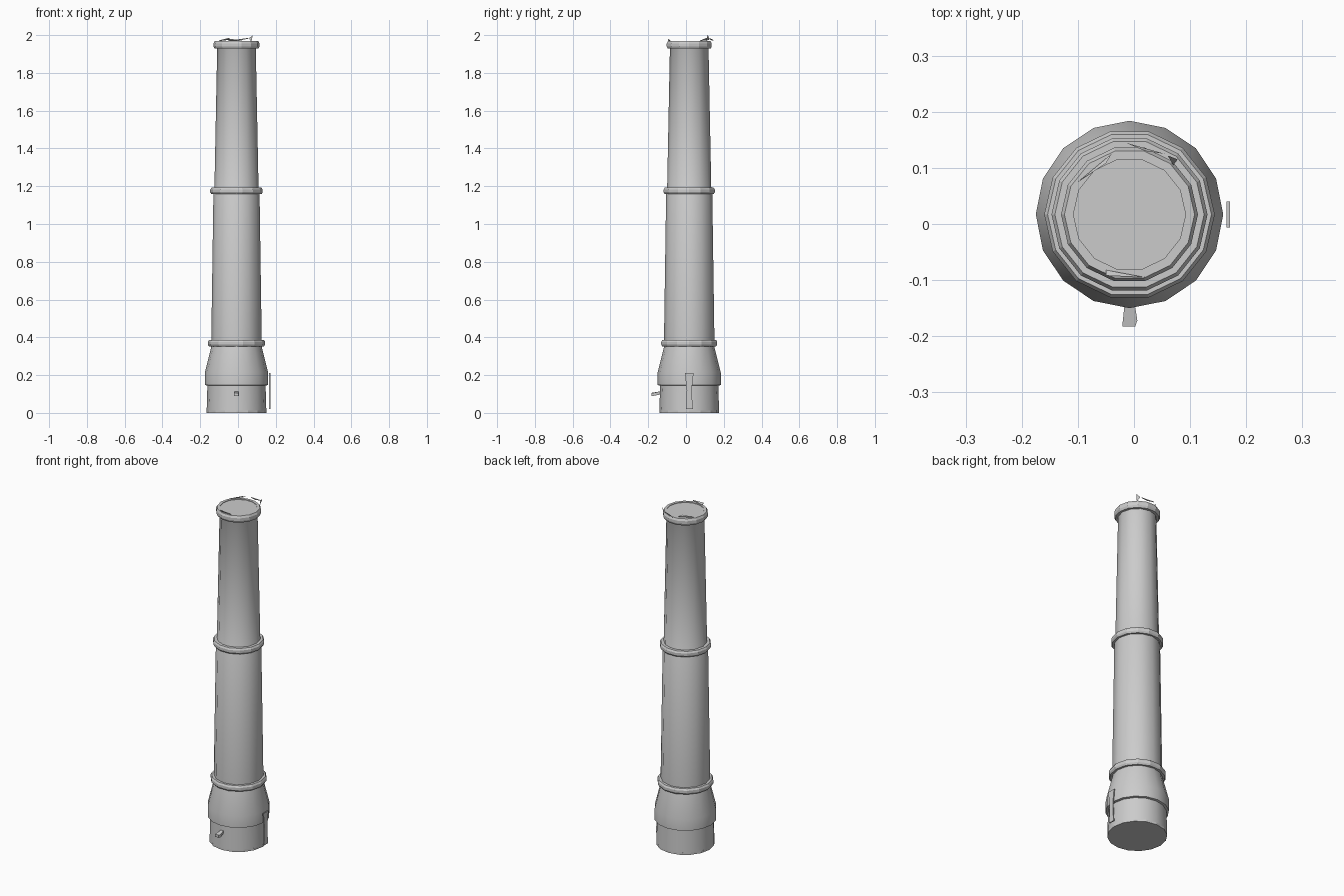
import bpy, bmesh
from math import cos, sin, tau
from mathutils import Vector

if "Cube" in bpy.data.objects:
    bpy.data.objects.remove(bpy.data.objects["Cube"])

CX, CY = -0.008, 0.017   # tower axis


def obj_from_bm(name, bm):
    bmesh.ops.recalc_face_normals(bm, faces=bm.faces)
    me = bpy.data.meshes.new(name)
    bm.to_mesh(me)
    bm.free()
    ob = bpy.data.objects.new(name, me)
    bpy.context.collection.objects.link(ob)
    return ob


def lathe(name, profile, sides, cap_bottom=False, cap_top=False, closed=False, turn=0.0):
    """Revolve (radius, z) points around the tower axis."""
    bm = bmesh.new()
    rings = [[bm.verts.new((CX + r * cos(tau * i / sides + turn),
                            CY + r * sin(tau * i / sides + turn), z))
              for i in range(sides)] for r, z in profile]
    pairs = list(zip(rings, rings[1:]))
    if closed:
        pairs.append((rings[-1], rings[0]))
    for a, b in pairs:
        for i in range(sides):
            j = (i + 1) % sides
            bm.faces.new((a[i], a[j], b[j], b[i]))
    if cap_bottom:
        bm.faces.new(rings[0])
    if cap_top:
        bm.faces.new(rings[-1])
    return obj_from_bm(name, bm)


def prism(name, base, offset):
    """Extrude a flat outline along an offset."""
    bm = bmesh.new()
    f = bm.faces.new([bm.verts.new(p) for p in base])
    ext = bmesh.ops.extrude_face_region(bm, geom=[f])
    bmesh.ops.translate(bm, vec=Vector(offset),
                        verts=[v for v in ext["geom"] if isinstance(v, bmesh.types.BMVert)])
    return obj_from_bm(name, bm)


def smooth(ob, angle=0.6):
    bpy.ops.object.select_all(action='DESELECT')
    bpy.context.view_layer.objects.active = ob
    ob.select_set(True)
    bpy.ops.object.shade_smooth_by_angle(angle=angle)


# Base drum and flared collar in one profile
base = lathe("base", [(0.158, 0.01), (0.154, 0.145), (0.167, 0.147), (0.167, 0.215),
                      (0.132, 0.355)], 16, cap_bottom=True)

# Tapering tower, closed at the top
shaft = lathe("shaft", [(0.134, 0.35), (0.122, 1.17), (0.117, 1.18), (0.102, 1.94),
                        (0.114, 1.965)], 12, cap_top=True)
for ob in (base, shaft):
    smooth(ob)

# Three bands around the tower: inner radius, outer radius, bottom, top
for name, r0, r1, z0, z1 in (("lower_band", 0.130, 0.152, 0.352, 0.386),
                             ("middle_band", 0.116, 0.139, 1.158, 1.192),
                             ("top_band", 0.100, 0.122, 1.928, 1.968)):
    m = (z1 - z0) * 0.3
    lathe(name, [(r0, z0), (r1 - 0.006, z0), (r1, z0 + m), (r1, z1 - m),
                 (r1 - 0.006, z1), (r0, z1)], 14, closed=True)

# Foot plate under the base
lathe("foot_plate", [(0.158, 0.0), (0.158, 0.012)], 16, True, True)

# Small peg on the front, wider at its tip
prism("front_peg", [(-0.016, -0.135, 0.098), (0.0, -0.135, 0.098),
                    (0.006, -0.172, 0.09), (0.002, -0.183, 0.09), (-0.021, -0.183, 0.09)],
      (0, 0, 0.016))

# Thin upright strip on the right side
prism("side_strip", [(0.165, 0.0, 0.02), (0.165, 0.036, 0.02), (0.165, 0.03, 0.12),
                     (0.165, 0.04, 0.21), (0.165, -0.006, 0.21), (0.165, 0.004, 0.12)],
      (0.006, 0, 0))

# Broken rim slivers on the top
slivers = [((-0.10, 0.075, 1.972), (-0.04, 0.125, 1.98), (-0.05, 0.108, 1.985)),
           ((-0.015, 0.145, 1.975), (0.055, 0.125, 1.985), (0.02, 0.130, 1.978)),
           ((0.06, 0.122, 1.985), (0.078, 0.115, 2.0), (0.07, 0.105, 1.97)),
           ((-0.05, -0.082, 1.97), (0.02, -0.095, 1.975), (-0.05, -0.092, 1.98))]
for i, tri in enumerate(slivers):
    prism(f"rim_sliver_{i + 1}", tri, (0, 0, -0.004))
